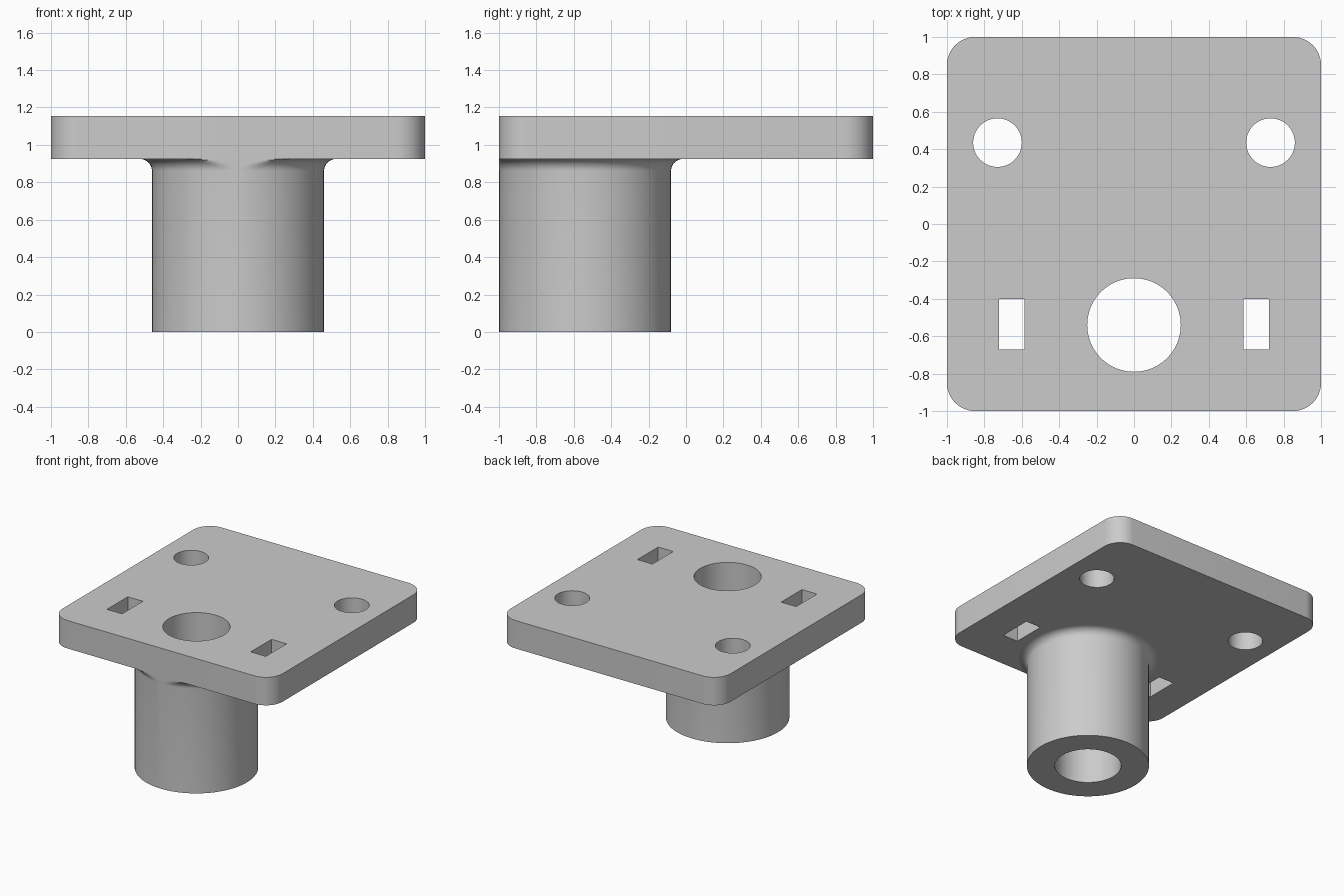
import bpy
import bmesh
from math import cos, sin, pi, radians

cube = bpy.data.objects.get("Cube")
if cube:
    bpy.data.objects.remove(cube, do_unlink=True)

GREY = (0.6, 0.6, 0.6, 1)
grey = bpy.data.materials.new("plain grey")
grey.use_nodes = True
grey.diffuse_color = GREY
grey.node_tree.nodes["Principled BSDF"].inputs["Base Color"].default_value = GREY

BOTTOM, TOP = 0.925, 1.155
POST_Y, POST_R, BORE_R, FILLET = -0.54, 0.46, 0.25, 0.065


def finish(name, bm):
    bmesh.ops.recalc_face_normals(bm, faces=bm.faces)
    mesh = bpy.data.meshes.new(name)
    bm.to_mesh(mesh)
    bm.free()
    mesh.materials.append(grey)
    obj = bpy.data.objects.new(name, mesh)
    bpy.context.collection.objects.link(obj)
    return obj


def prism(name, outline, z0, z1):
    """Extrude a flat outline upwards into a closed solid."""
    bm = bmesh.new()
    face = bm.faces.new([bm.verts.new((x, y, z0)) for x, y in outline])
    new = bmesh.ops.extrude_face_region(bm, geom=[face])["geom"]
    verts = [v for v in new if isinstance(v, bmesh.types.BMVert)]
    bmesh.ops.translate(bm, verts=verts, vec=(0, 0, z1 - z0))
    return finish(name, bm)


def arc(cx, cy, r, start, end, steps):
    return [(cx + r * cos(start + (end - start) * i / steps),
             cy + r * sin(start + (end - start) * i / steps))
            for i in range(steps + 1)]


def circle(cx, cy, r, n=96):
    return arc(cx, cy, r, 0, 2 * pi, n)[:-1]


def rectangle(x0, x1, y0, y1):
    return [(x0, y0), (x1, y0), (x1, y1), (x0, y1)]


def smooth(obj):
    bpy.ops.object.select_all(action="DESELECT")
    obj.select_set(True)
    bpy.context.view_layer.objects.active = obj
    bpy.ops.object.shade_smooth_by_angle(angle=radians(30))


# Mounting plate with rounded corners
R = 0.15
outline = []
for i, (sx, sy) in enumerate([(1, 1), (-1, 1), (-1, -1), (1, -1)]):
    outline += arc(sx * (1 - R), sy * (1 - R), R, i * pi / 2, (i + 1) * pi / 2, 12)
plate = prism("mounting_plate", outline, BOTTOM, TOP)

# Bore, screw holes and slots cut through the plate
holes = {"bore_cutter": circle(0, POST_Y, BORE_R)}
for side, s in (("left", 1), ("right", -1)):
    holes[side + "_screw_cutter"] = circle(s * 0.73, 0.435, 0.13, 64)
    x0, x1 = sorted((s * 0.585, s * 0.722))
    holes[side + "_slot_cutter"] = rectangle(x0, x1, -0.67, -0.4)
for name, shape in holes.items():
    cutter = prism(name, shape, BOTTOM - 0.2, TOP + 0.2)
    cutter.hide_render = True
    cutter.hide_set(True)
    cutter.display_type = "WIRE"
    cut = plate.modifiers.new(name, "BOOLEAN")
    cut.operation = "DIFFERENCE"
    cut.solver = "EXACT"
    cut.object = cutter

# Bake the cuts, then drop the cutters
baked = bpy.data.meshes.new_from_object(
    plate.evaluated_get(bpy.context.evaluated_depsgraph_get()))
plate.modifiers.clear()
plate.data = baked
for name in holes:
    bpy.data.objects.remove(bpy.data.objects[name], do_unlink=True)
smooth(plate)

# Hollow post, its fillet trimmed flush with the plate's front edge
profile = [(BORE_R, BOTTOM), (BORE_R, 0), (POST_R, 0)]
profile += arc(POST_R + FILLET, BOTTOM - FILLET, FILLET, pi, pi / 2, 8)
bm = bmesh.new()
rings = [[bm.verts.new((x, max(y, -1), z)) for x, y in circle(0, POST_Y, r)]
         for r, z in profile]
for low, high in zip(rings, rings[1:]):
    for i in range(len(low)):
        j = (i + 1) % len(low)
        bm.faces.new((low[i], low[j], high[j], high[i]))
smooth(finish("hollow_post", bm))
